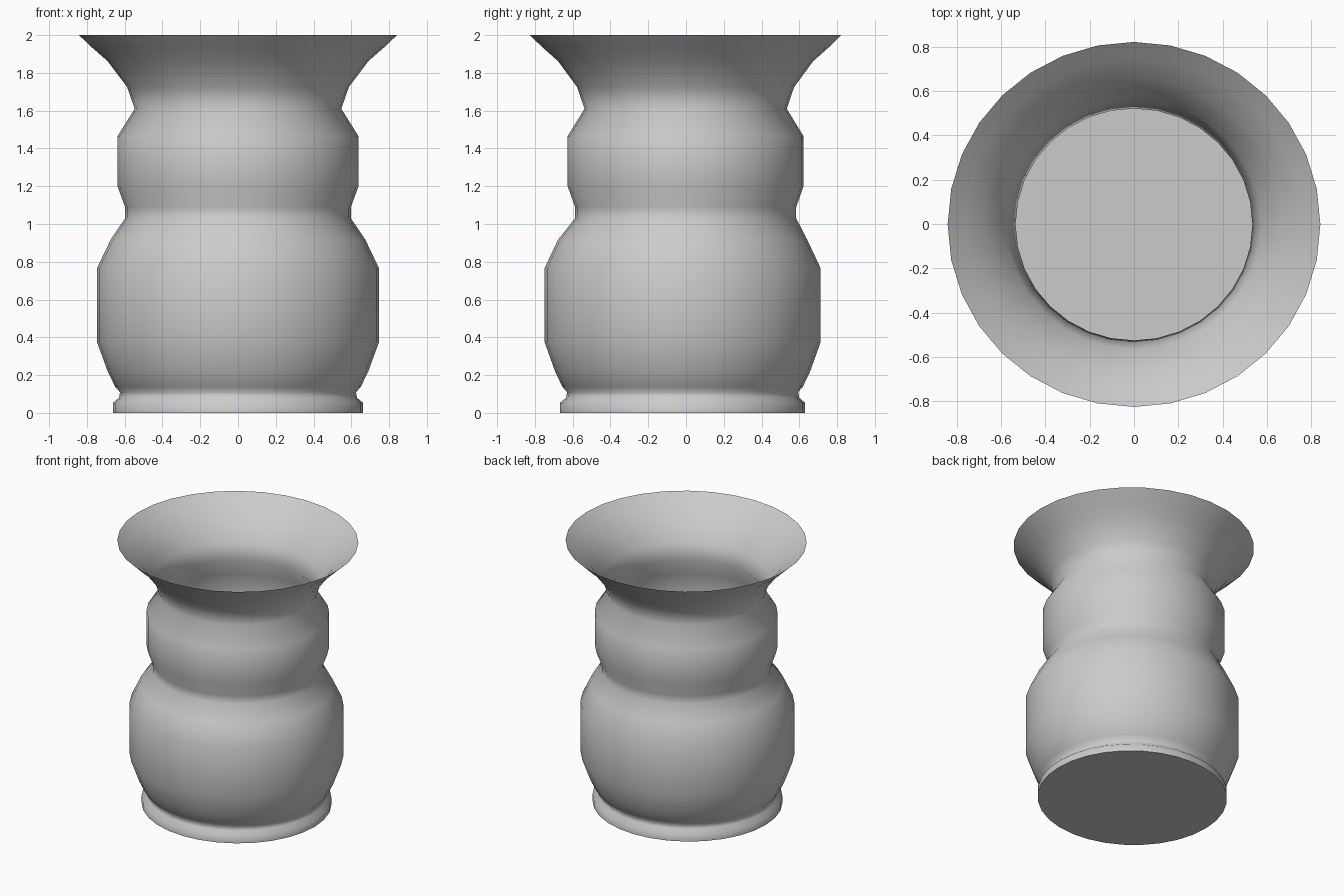
import bpy, bmesh, math

if "Cube" in bpy.data.objects:
    bpy.data.objects.remove(bpy.data.objects["Cube"])

SIDES = 32
SQUASH = 0.979   # slightly oval in plan

# Outer wall, foot to rim: (radius, height)
outer = [(0.663, 0), (0.663, 0.053), (0.63, 0.08), (0.625, 0.11), (0.65, 0.138),
         (0.69, 0.22), (0.747, 0.376), (0.747, 0.765), (0.675, 0.915),
         (0.598, 1.03), (0.598, 1.09), (0.638, 1.2), (0.638, 1.465),
         (0.547, 1.61), (0.587, 1.725), (0.69, 1.862), (0.775, 1.936)]
rim = [(0.842, 2.0)]
# Thin inner wall, rim back down to the floor
inner = [(r - 0.012, z) for r, z in reversed(outer[3:])] + [(0.613, 0.03)]


def centre_y(z):
    """The belly and foot sit a touch forward of the neck."""
    return -0.018 if z < 0.95 else -0.002


def revolve(name, profile):
    bm = bmesh.new()
    rings = []
    for r, z in profile:
        rings.append([bm.verts.new((r * math.cos(a), r * SQUASH * math.sin(a) + centre_y(z), z))
                      for a in (2 * math.pi * i / SIDES for i in range(SIDES))])
    for low, high in zip(rings, rings[1:]):
        for i in range(SIDES):
            j = (i + 1) % SIDES
            bm.faces.new((low[i], low[j], high[j], high[i]))
    # Underside and inside floor
    bm.faces.new(rings[0][::-1])
    bm.faces.new(rings[-1])
    bmesh.ops.recalc_face_normals(bm, faces=bm.faces)
    mesh = bpy.data.meshes.new(name)
    bm.to_mesh(mesh)
    bm.free()
    obj = bpy.data.objects.new(name, mesh)
    bpy.context.collection.objects.link(obj)
    return obj


vase = revolve("vase", outer + rim + inner)
bpy.context.view_layer.objects.active = vase
vase.select_set(True)
bpy.ops.object.shade_smooth_by_angle(angle=math.radians(60))
